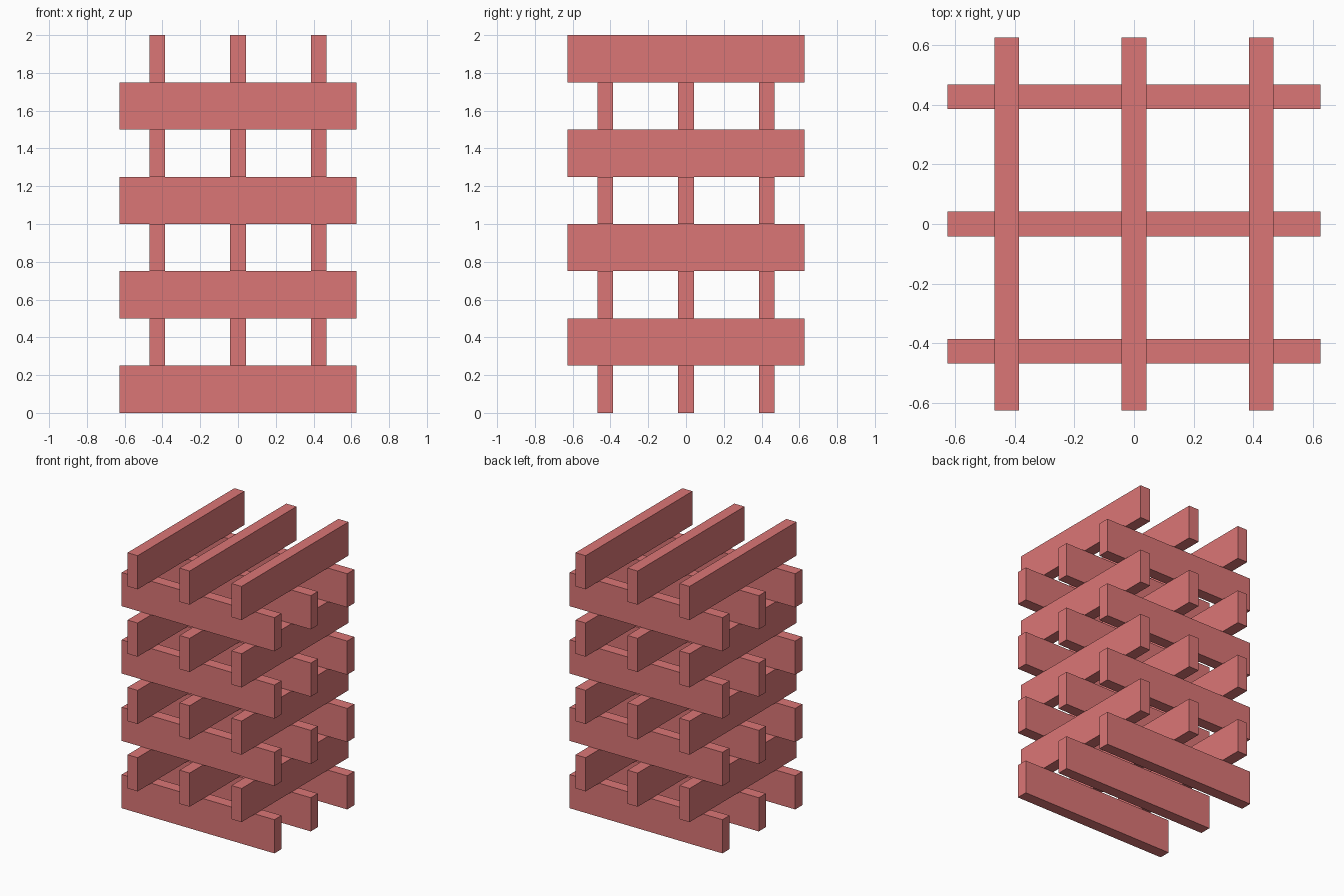
import bpy

if "Cube" in bpy.data.objects:
    bpy.data.objects.remove(bpy.data.objects["Cube"])

LENGTH, WIDTH, HEIGHT = 1.254, 0.083, 0.25
SPACING = 0.427
LAYERS = 8

red = bpy.data.materials.new("red_wood")
red.diffuse_color = (0.71, 0.18, 0.18, 1)
red.use_nodes = True
red.node_tree.nodes["Principled BSDF"].inputs["Base Color"].default_value = red.diffuse_color


def beam(name, size, location):
    bpy.ops.mesh.primitive_cube_add(size=1, location=location)
    obj = bpy.context.object
    obj.name = name
    obj.scale = size
    bpy.ops.object.transform_apply(location=False, rotation=False, scale=True)
    obj.data.materials.append(red)


# Crossed layers of three beams: even layers run along x, odd layers along y
for layer in range(LAYERS):
    z = (layer + 0.5) * HEIGHT
    for i in (-1, 0, 1):
        name = f"beam_layer_{layer + 1}_{i + 2}"
        if layer % 2 == 0:
            beam(name, (LENGTH, WIDTH, HEIGHT), (0, i * SPACING, z))
        else:
            beam(name, (WIDTH, LENGTH, HEIGHT), (i * SPACING, 0, z))
